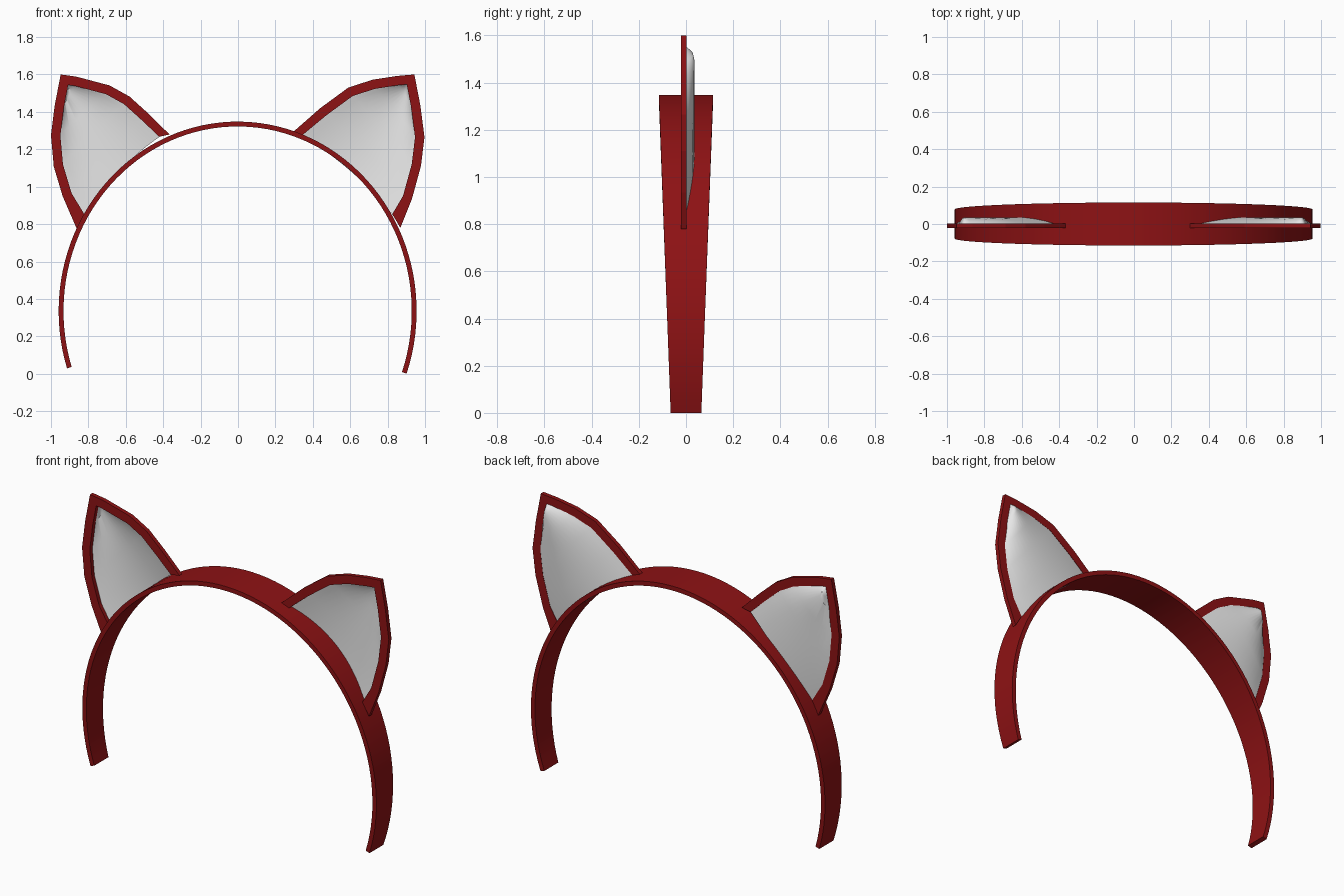
import bpy, bmesh, math
from mathutils import Vector

if "Cube" in bpy.data.objects:
    bpy.data.objects.remove(bpy.data.objects["Cube"])


def material(name, rgb):
    m = bpy.data.materials.new(name)
    m.diffuse_color = (*rgb, 1)
    m.use_nodes = True
    m.node_tree.nodes["Principled BSDF"].inputs["Base Color"].default_value = m.diffuse_color
    return m


RED = material("dark_red", (0.27, 0.006, 0.007))
WHITE = material("soft_white", (0.8, 0.8, 0.8))


def make(name, verts, faces, mat, smooth=None):
    me = bpy.data.meshes.new(name)
    me.from_pydata(verts, [], faces)
    bm = bmesh.new()
    bm.from_mesh(me)
    bmesh.ops.remove_doubles(bm, verts=bm.verts, dist=1e-5)
    bmesh.ops.recalc_face_normals(bm, faces=bm.faces)
    bm.to_mesh(me)
    bm.free()
    me.materials.append(mat)
    ob = bpy.data.objects.new(name, me)
    bpy.context.collection.objects.link(ob)
    if smooth:
        bpy.ops.object.select_all(action='DESELECT')
        ob.select_set(True)
        bpy.context.view_layer.objects.active = ob
        bpy.ops.object.shade_smooth_by_angle(angle=math.radians(smooth))
    return ob


def sweep(name, sections, mat, smooth=None):
    """Join four-point sections into a closed solid strip."""
    n = len(sections)
    verts = [p for s in sections for p in s]
    faces = [(4*i + j, 4*i + (j + 1) % 4, 4*i + 4 + (j + 1) % 4, 4*i + 4 + j)
             for i in range(n - 1) for j in range(4)]
    faces += [(0, 1, 2, 3), tuple(4*n - 4 + j for j in range(4))]
    return make(name, verts, faces, mat, smooth)


# Headband: elliptical arc, wider at the crown than at the ends
CZ, RX, RZ, THICK = 0.335, 0.957, 1.013, 0.026
sections = []
for i in range(73):
    a = math.radians(-19.3 + (197.6 + 19.3) * i / 72)
    c, s = math.cos(a), math.sin(a)
    xo, zo = RX * c - 0.002, CZ + RZ * s
    xi, zi = (RX - THICK) * c - 0.002, CZ + (RZ - THICK) * s
    f = 0.115 - 0.05 * (1.348 - zo) / 1.348
    sections.append([(xo, -f, zo), (xo, f, zo), (xi, f, zi), (xi, -f, zi)])
sweep("headband", sections, RED, 30)


def inset(pts, d, side, first, last):
    """Mitred offset of an open outline, with the two ends given as shifts."""
    out = [pts[0] + first]
    for a, b, c in zip(pts, pts[1:], pts[2:]):
        u, v = (b - a).normalized(), (c - b).normalized()
        n1, n2 = Vector((u.y, -u.x)) * side, Vector((v.y, -v.x)) * side
        out.append(b + (n1 + n2) * d / (1 + n1.dot(n2)))
    return out + [pts[-1] + last]


def ear(label, outline, side):
    pts = [Vector(p) for p in outline]
    first, last = Vector((0.043 * side, 0.073)), Vector((-0.055 * side, -0.012))
    inner = inset(pts, 0.05, side, first, last)
    # Flat rim, open where it meets the band
    sweep(label + "_ear_rim",
          [[(o.x, -0.022, o.y), (o.x, 0.003, o.y), (i.x, 0.003, i.y), (i.x, -0.022, i.y)]
           for o, i in zip(pts, inner)], RED)
    # Inner panel bulging to the back, closing steeply at the tip
    edge = inset(pts, 0.045, side, first * 0.95, last * 0.95)
    tip, n = edge[5], 14
    rows = [(tip, tip, 0.0)]
    rows.append((tip.lerp(edge[4], 0.5), tip.lerp(edge[6], 0.5), 0.03))
    rows += [(edge[5 - k], edge[5 + k], 0.036) for k in range(1, 6)]
    verts, faces = [], []
    for r, (a, b, h) in enumerate(rows):
        bow = 0.03 * (r / 6) ** 3
        up = (tip - (a + b) / 2).normalized() if r else Vector((0, 0))
        for j in range(n + 1):
            t = j / n
            arch = 4 * t * (1 - t)
            p = a.lerp(b, t) + up * bow * arch
            verts.append((p.x, h * arch, p.y))
    w = n + 1
    for r in range(len(rows) - 1):
        for j in range(n):
            k = r * w + j
            faces.append((k, k + 1, k + w + 1, k + w) if r else (0, k + w + 1, k + w))
    make(label + "_ear_panel", verts, faces, WHITE, 40)


# Outlines run from the lower root over the tip to the upper root (x, z)
ear("left", [(-.863, .777), (-.937, .948), (-.985, 1.108), (-1.0, 1.274), (-.98, 1.434),
             (-.948, 1.6), (-.863, 1.588), (-.686, 1.541), (-.58, 1.482), (-.478, 1.39),
             (-.366, 1.279)], 1)
ear("right", [(.868, .78), (.93, .935), (.978, 1.11), (.997, 1.265), (.975, 1.434),
              (.943, 1.6), (.85, 1.592), (.72, 1.572), (.59, 1.53), (.44, 1.42),
              (.285, 1.284)], -1)
